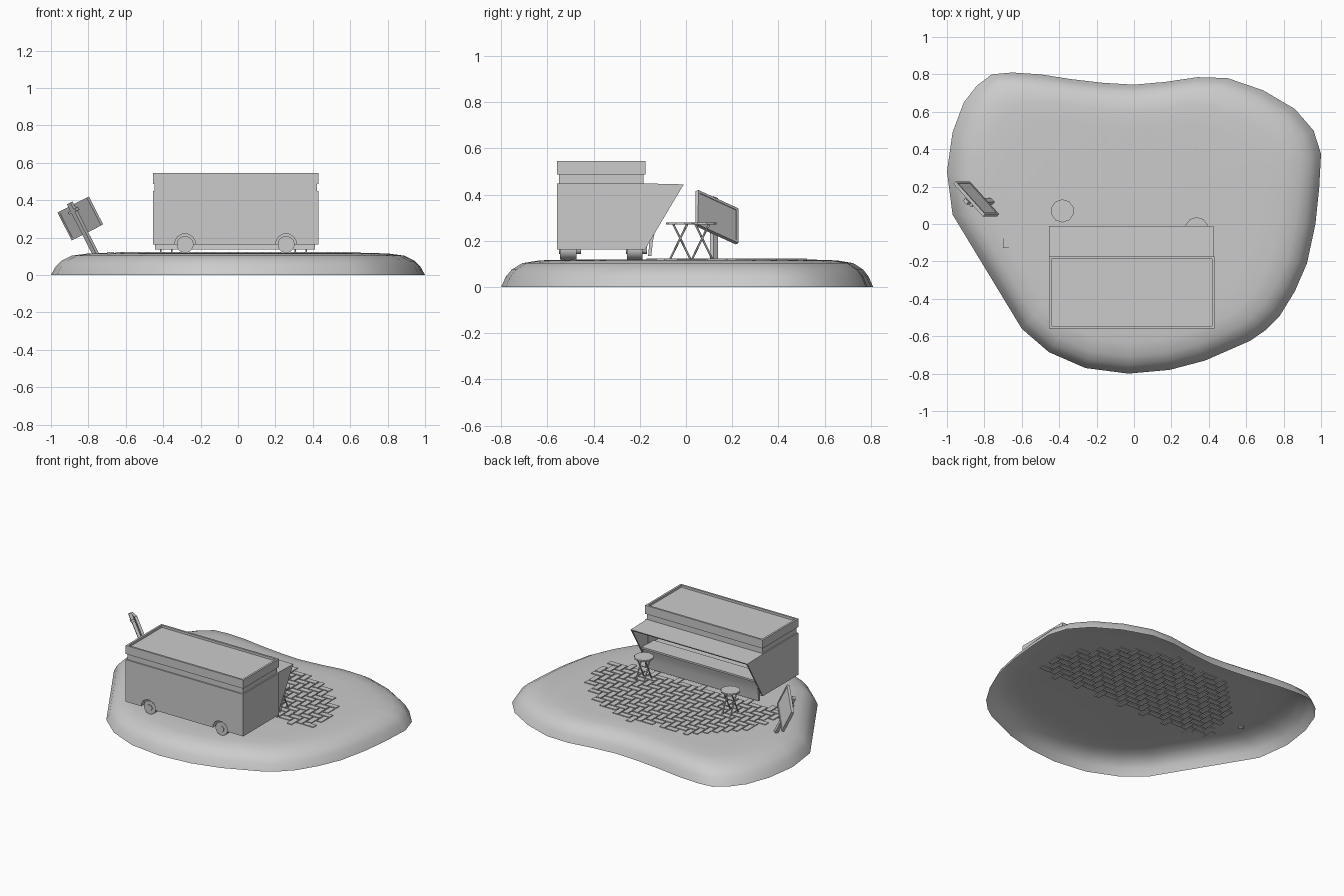
import bpy, bmesh, math
from mathutils import Vector, Matrix

if "Cube" in bpy.data.objects:
    bpy.data.objects.remove(bpy.data.objects["Cube"])


def make(name, verts, faces, smooth=None):
    me = bpy.data.meshes.new(name)
    me.from_pydata([tuple(v) for v in verts], [], faces)
    bm = bmesh.new()
    bm.from_mesh(me)
    bmesh.ops.recalc_face_normals(bm, faces=bm.faces)
    bm.to_mesh(me)
    bm.free()
    ob = bpy.data.objects.new(name, me)
    bpy.context.collection.objects.link(ob)
    if smooth:
        bpy.ops.object.select_all(action='DESELECT')
        ob.select_set(True)
        bpy.context.view_layer.objects.active = ob
        bpy.ops.object.shade_smooth_by_angle(angle=math.radians(smooth))
    return ob


BOX = [(0, 1, 3, 2), (4, 6, 7, 5), (0, 4, 5, 1), (2, 3, 7, 6), (0, 2, 6, 4), (1, 5, 7, 3)]


def box_verts(x, y, z):
    return [(a, b, c) for a in x for b in y for c in z]


def box(name, x, y, z):
    return make(name, box_verts(x, y, z), BOX)


def prism(name, prof, x0, x1, smooth=None):
    """Extrude a (y, z) profile along x."""
    n = len(prof)
    v = [(x, y, z) for x in (x0, x1) for y, z in prof]
    f = [(i, (i + 1) % n, n + (i + 1) % n, n + i) for i in range(n)]
    return make(name, v, f + [tuple(range(n)), tuple(range(n, 2 * n))], smooth)


def tube(name, p, q, r, sides, smooth=None):
    """Closed cylinder from p to q."""
    p, q = Vector(p), Vector(q)
    rot = (q - p).to_track_quat('Z', 'Y')
    ring = [rot @ Vector((r * math.cos(a), r * math.sin(a), 0))
            for a in (2 * math.pi * (i + .5) / sides for i in range(sides))]
    n = sides
    f = [(i, (i + 1) % n, n + (i + 1) % n, n + i) for i in range(n)]
    return make(name, [p + c for c in ring] + [q + c for c in ring],
                f + [tuple(range(n)), tuple(range(n, 2 * n))], smooth)


def cut(ob, cutter):
    m = ob.modifiers.new("cut", 'BOOLEAN')
    m.operation, m.object, m.solver = 'DIFFERENCE', cutter, 'EXACT'
    bpy.context.view_layer.objects.active = ob
    bpy.ops.object.modifier_apply(modifier=m.name)
    bpy.data.objects.remove(cutter)


# Island: open-bottomed mound, outline rings drawn inwards and upwards
outline = [(-1, .28), (-.97, .49), (-.91, .65), (-.84, .74), (-.76, .80), (-.65, .81),
           (-.5, .80), (-.34, .775), (-.17, .755), (0, .745), (.17, .76), (.34, .785),
           (.5, .78), (.69, .715), (.86, .615), (.96, .5), (1, .375), (.99, .19),
           (.97, 0), (.925, -.21), (.86, -.36), (.78, -.49), (.7, -.57), (.62, -.625),
           (.38, -.73), (.19, -.78), (-.03, -.80), (-.26, -.77), (-.455, -.685),
           (-.6, -.56), (-.8, -.23), (-.97, .05)]
rings = [(1, 0), (.975, .045), (.945, .075), (.89, .103), (.8, .115), (.68, .118)]
n = len(outline)
verts = [(x * s, .03 + (y - .03) * s, z) for s, z in rings for x, y in outline]
faces = [(k * n + i, k * n + (i + 1) % n, (k + 1) * n + (i + 1) % n, (k + 1) * n + i)
         for k in range(len(rings) - 1) for i in range(n)]
verts.append((0, .03, .118))
last = (len(rings) - 1) * n
faces += [(last + i, last + (i + 1) % n, len(verts) - 1) for i in range(n)]
make("island", verts, faces, 60)

# Patio: herringbone bricks inside a rough polygon
patio = [(.66, -.15), (.63, .15), (.4, .38), (.18, .5), (-.36, .46), (-.6, .25), (-.7, -.15)]


def inside(x, y):
    hit = False
    for (ax, ay), (bx, by) in zip(patio, patio[1:] + patio[:1]):
        if (ay > y) != (by > y) and x < ax + (y - ay) * (bx - ax) / (by - ay):
            hit = not hit
    return hit


w, gap = .044, .004
verts, faces = [], []
for i in range(-18, 18):
    for j in range(-6, 14):
        d = (i - j) % 4
        if d == 0:
            x, y = (i * w, (i + 2) * w), (j * w, (j + 1) * w)
        elif d == 2:
            x, y = (i * w, (i + 1) * w), ((j - 1) * w, (j + 1) * w)
        else:
            continue
        if inside(sum(x) / 2, sum(y) / 2):
            b = len(verts)
            verts += box_verts((x[0] + gap, x[1] - gap), (y[0] + gap, y[1] - gap), (.113, .123))
            faces += [tuple(b + k for k in f) for f in BOX]
make("patio_bricks", verts, faces)

# Truck body with serving window and wheel arches
X0, X1, Y0, Y1 = -.455, .43, -.558, -.175
body = box("truck_body", (X0, X1), (Y0, Y1), (.162, .448))
cut(body, box("window_cutter", (X0 + .02, X1 - .02), (Y0 + .02, 0), (.28, .435)))
for x in (-.283, .257):
    for ya, yb, wa, wb in ((-.6, -.46, -.545, -.475), (-.265, -.1, -.255, -.188)):
        cut(body, tube("arch_cutter", (x, ya, .165), (x, yb, .165), .056, 12))
        tube("wheel", (x, wa, .163), (x, wb, .163), .045, 16, 40)
        tube("axle", (x, wa - .004, .163), (x, wb + .02, .163), .02, 10, 40)

# Roof: recessed band below a tray with a raised rim
box("roof_band", (X0 + .008, X1 - .008), (Y0 + .008, Y1 - .008), (.446, .489))
roof = box("roof_tray", (X0, X1), (Y0, Y1), (.487, .545))
cut(roof, box("tray_cutter", (X0 + .013, X1 - .013), (Y0 + .013, Y1 - .013), (.53, .6)))

# Awning, side cheeks, counter and curved skirt
A0, A1 = X0, X1 - .006
prism("awning", [(Y1, .448), (-.01, .444), (-.014, .436), (Y1, .438)], A0, A1)
for x in (A0, A1 - .01):
    prism("awning_cheek", [(Y1, .447), (-.011, .442), (Y1, .166)], x, x + .01)
box("counter", (A0 + .01, A1 - .01), (-.24, -.115), (.276, .288))
prism("skirt", [(-.122, .277), (-.134, .24), (-.143, .2), (-.15, .135),
                (-.164, .135), (-.158, .2), (-.152, .24), (-.142, .277)],
      A0 + .012, A1 - .012, 40)

# Round tables with crossed legs
for tx, ty in ((-.383, .07), (.335, -.025)):
    tube("table_top", (tx, ty, .27), (tx, ty, .28), .062, 10)
    for s in (-1, 1):
        for t in (-1, 1):
            tube("table_leg", (tx + s * .03, ty + t * .046, .116),
                 (tx + s * .03, ty - t * .03, .272), .0045, 6)
        tube("table_rail", (tx - .034, ty + s * .028, .262), (tx + .034, ty + s * .028, .262), .004, 6)
    tube("table_brace", (tx - .03, ty, .21), (tx + .03, ty, .21), .004, 6)


# Leaning sign: board, raised frame, post and peg in the board's own axes
across = Vector((.157, -.175, .08)).normalized()
down = Vector((.076, 0, -.15))
down = (down - across * down.dot(across)).normalized()
normal = across.cross(down)
centre = Vector((-.843, .134, .302))
frame = Matrix((across, down, normal)).transposed()


def sign_box(name, u, v, t):
    return make(name, [centre + frame @ Vector(p) for p in box_verts(u, v, t)], BOX)


sign_box("sign_board", (-.118, .118), (-.078, .078), (-.006, .006))
for s in (-1, 1):
    sign_box("sign_frame_end", sorted((s * .112, s * .124)), (-.084, .084), (-.009, .009))
    sign_box("sign_frame_side", (-.124, .124), sorted((s * .072, s * .084)), (-.009, .009))
sign_box("sign_post", (-.014, .014), (-.1, .215), (-.028, -.008))
sign_box("sign_peg", (-.03, .03), (-.06, -.045), (-.032, -.008))
